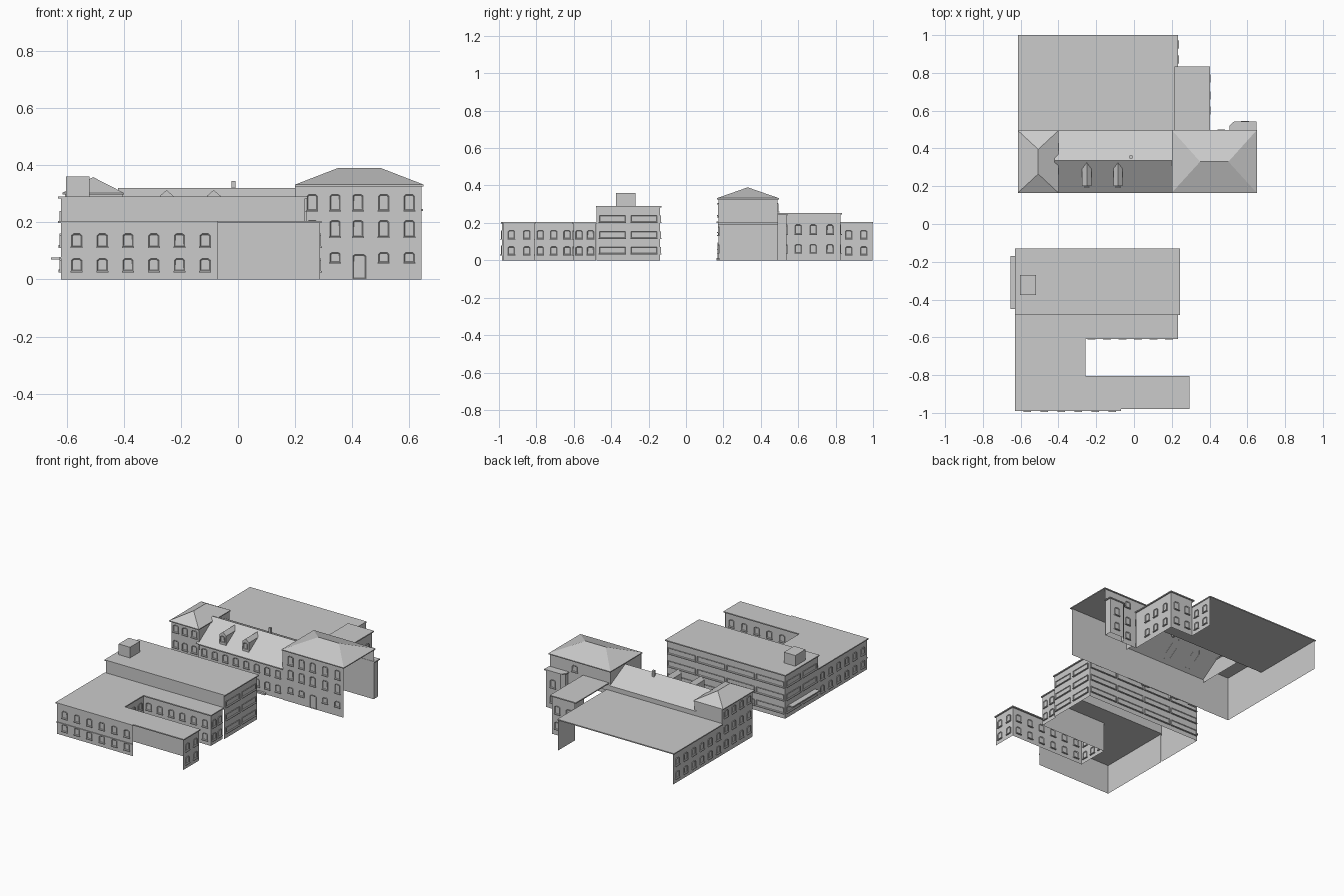
import bpy, bmesh
from mathutils import Vector

if "Cube" in bpy.data.objects:
    bpy.data.objects.remove(bpy.data.objects["Cube"])


def finish(name, bm):
    me = bpy.data.meshes.new(name)
    bm.to_mesh(me)
    bm.free()
    ob = bpy.data.objects.new(name, me)
    bpy.context.collection.objects.link(ob)
    return ob


def faces(name, verts, polys):
    bm = bmesh.new()
    vs = [bm.verts.new(v) for v in verts]
    for p in polys:
        bm.faces.new([vs[i] for i in p])
    return finish(name, bm)


def add_box(bm, x0, x1, y0, y1, z0, z1):
    vs = bmesh.ops.create_cube(bm, size=1)["verts"]
    for v in vs:
        v.co = ((x0 + x1) / 2 + v.co.x * (x1 - x0), (y0 + y1) / 2 + v.co.y * (y1 - y0),
                (z0 + z1) / 2 + v.co.z * (z1 - z0))


def box(name, *b):
    bm = bmesh.new()
    add_box(bm, *b)
    return finish(name, bm)


def slab(name, pts, z, t=0.007):
    """Flat roof with a thin fascia; pts counter-clockwise."""
    bm = bmesh.new()
    f = bm.faces.new([bm.verts.new((x, y, z - t)) for x, y in pts])
    top = bmesh.ops.extrude_face_region(bm, geom=[f], use_keep_orig=True)["geom"]
    for v in top:
        if isinstance(v, bmesh.types.BMVert):
            v.co.z = z
    bmesh.ops.recalc_face_normals(bm, faces=bm.faces)
    return finish(name, bm)


def rect(x0, x1, y0, y1):
    return [(x0, y0), (x1, y0), (x1, y1), (x0, y1)]


def wall(name, p, q, z0, z1, cols=0, rows=(), w=0.036, ends=None, arch=True, sill=True):
    """Thin wall from p to q (outside on the right) with framed windows.
    cols is a count (spread evenly) or a list of distances from p."""
    p, q = Vector((*p, 0)), Vector((*q, 0))
    d = (q - p).normalized()
    n = Vector((d.y, -d.x, 0))
    length = (q - p).length
    up = Vector((0, 0, 1))
    faces(name, [p + up * z0, q + up * z0, q + up * z1, p + up * z1], [(0, 1, 2, 3)])
    if not cols:
        return
    if isinstance(cols, int):
        cols = [length * (i + 0.5) / cols for i in range(cols)]
    bm = bmesh.new()
    for a in cols:
        for za, zb in rows:
            c, h = p + d * a, w / 2
            zs = zb - 0.006 if arch else zb
            prof = [(-h, za), (h, za), (h, zs)]
            prof += [(h * .6, zb), (-h * .6, zb)] if arch else []
            prof += [(-h, zs)]
            back = [bm.verts.new(c + d * s + up * z) for s, z in prof]
            front = [bm.verts.new(v.co + n * 0.005) for v in back]
            k = len(back)
            for i in range(k):
                bm.faces.new((back[i], back[(i + 1) % k], front[(i + 1) % k], front[i]))
            f = bm.faces.new(front)
            f.normal_update()
            bmesh.ops.inset_individual(bm, faces=[f], thickness=0.004, depth=-0.004)
            if sill:
                e = c + n * 0.009
                g = d * (h + 0.003)
                a0, b0 = c - g, e + g
                xs, ys = sorted((a0.x, b0.x)), sorted((a0.y, b0.y))
                add_box(bm, xs[0], xs[1], ys[0], ys[1], za - 0.005, za)
    finish(name + "_windows", bm)


def hip(name, x0, x1, y0, y1, ze, r0, r1, zr, along_x):
    vs = [(x0, y0, ze), (x1, y0, ze), (x1, y1, ze), (x0, y1, ze), (*r0, zr), (*r1, zr)]
    if along_x:
        ps = [(0, 1, 5, 4), (1, 2, 5), (2, 3, 4, 5), (3, 0, 4)]
    else:
        ps = [(0, 1, 4), (1, 2, 5, 4), (2, 3, 5), (3, 0, 4, 5)]
    faces(name, vs, ps)
    slab(name + "_eaves", rect(x0, x1, y0, y1), ze, 0.006)


TWO = [(0.03, 0.073), (0.115, 0.16)]

# ---- South building: low U-shaped part round a courtyard
wall("south_front_wall", (-.62, -.985), (-.07, -.985), 0, .2,
     [.055 + .09 * i for i in range(6)], TWO)
wall("south_wing_end", (.285, -.975), (.285, -.81), 0, .2, 2, TWO)
wall("courtyard_south_wall", (.285, -.815), (-.265, -.815), 0, .2, 6, TWO)
wall("courtyard_west_wall", (-.265, -.815), (-.265, -.6), 0, .2, 3, TWO)
wall("courtyard_north_wall", (-.265, -.602), (.225, -.602), 0, .2, 6, TWO)
wall("north_wing_end", (.225, -.602), (.225, -.48), 0, .2, 2, TWO)
wall("south_low_west_wall", (-.62, -.48), (-.62, -.985), 0, .2, 6, TWO)
slab("south_low_roof", [(-.63, -.99), (-.07, -.99), (-.07, -.98), (.293, -.98), (.293, -.805),
                        (-.257, -.805), (-.257, -.61), (.232, -.61), (.232, -.475), (-.63, -.475)], .205)
box("south_string_course", -.625, -.07, -.99, -.985, .074, .079)

# ---- South building: taller block with ribbon windows
RIBBON = [(.035, .07), (.12, .155), (.205, .24)]
wall("tall_south_wall", (-.62, -.478), (.235, -.478), .2, .285)
wall("tall_east_wall", (.235, -.478), (.235, -.14), 0, .285, 2, RIBBON, .14, arch=False)
wall("tall_north_wall", (.235, -.14), (-.62, -.14), 0, .285, 4, RIBBON, .2, arch=False)
wall("tall_west_wall", (-.62, -.14), (-.62, -.478), 0, .285, 2, RIBBON, .14, arch=False)
slab("tall_roof", rect(-.63, .243, -.482, -.13), .29)
box("roof_plant_room", -.603, -.52, -.375, -.27, .29, .36)
box("entrance_canopy", -.655, -.62, -.45, -.17, .07, .077)

# ---- North building: west pavilion
THREE = [(.04, .085), (.135, .18), (.235, .28)]
wall("west_pavilion_south", (-.605, .175), (-.405, .175), 0, .3, 3, THREE)
wall("west_pavilion_west", (-.605, .49), (-.605, .175), 0, .3, 4, THREE)
wall("west_pavilion_east", (-.405, .175), (-.405, .49), .19, .3)
wall("west_pavilion_north", (-.405, .49), (-.605, .49), .2, .3)
hip("west_pavilion_roof", -.615, -.4, .165, .495, .303, (-.507, .265), (-.507, .395), .358, False)

# ---- North building: middle range with gabled roof, dormers and chimney
wall("range_south_wall", (-.405, .178), (.205, .178), 0, .21, 8, [(.04, .085), (.135, .18)])
wall("range_north_wall", (.205, .49), (-.405, .49), .2, .24)
faces("range_roof", [(-.42, .165, .207), (.205, .165, .207), (.205, .335, .32), (-.42, .335, .32),
                     (.205, .495, .238), (-.42, .495, .238)],
      [(0, 1, 2, 3), (3, 2, 4, 5)])
box("range_gutter", -.405, .205, .164, .178, .2, .207)
for i, x in enumerate((-.25, -.085)):
    a, b = x - .024, x + .024
    faces("dormer_%d" % i,
          [(a, .2, .23), (b, .2, .23), (b, .2, .292), (x, .2, .313), (a, .2, .292),
           (b, .295, .292), (x, .325, .313), (a, .295, .292)],
          [(0, 1, 2, 3, 4), (1, 5, 2), (2, 5, 6, 3), (4, 3, 6, 7), (0, 4, 7)])
    wall("dormer_pane_%d" % i, (a + .004, .199), (b - .004, .199), .245, .288, 1,
         [(.248, .286)], .03, sill=False)
box("chimney", -.023, -.008, .348, .363, .29, .345)
for i, x in enumerate((-.32, -.18, .05)):
    box("door_step_%d" % i, x - .03, x + .03, .163, .178, 0, .012)

# ---- North building: large east pavilion (open on the east side)
COLS = [.06, .14, .22, .31, .4]
wall("east_pavilion_south", (.2, .175), (.642, .175), 0, .33, COLS, [(.15, .207), (.242, .298)])
wall("basement_lights", (.2, .1745), (.642, .1745), .0, .02, [.06, .14, .31, .4], [(.06, .095)])
wall("front_door_wall", (.4, .1745), (.45, .1745), 0, .09, 1, [(.002, .088)], .046, sill=False)
wall("east_pavilion_west", (.205, .49), (.205, .175), .2, .33)
wall("east_pavilion_north", (.642, .49), (.4, .49), 0, .33, [.18], [(.04, .085), (.14, .19), (.26, .3)])
wall("east_pavilion_north_upper", (.4, .49), (.205, .49), .2, .33)
hip("east_pavilion_roof", .2, .65, .165, .497, .332, (.35, .33), (.5, .33), .39, True)

# Stair bay behind the east pavilion
BAY = [(.64, .49), (.64, .537), (.535, .537), (.512, .515), (.512, .49)]
for i in range(4):
    wall("stair_bay_wall_%d" % i, BAY[i], BAY[i + 1], 0, .24,
         1 if i == 1 else 0, [(.04, .085), (.14, .19)])
slab("stair_bay_roof", [(.505, .488), (.648, .488), (.648, .543), (.53, .543), (.505, .52)], .247)

# ---- North building: east wing
WING = [(.04, .085), (.14, .19)]
wall("east_wing_east", (.395, .49), (.395, .825), 0, .25, [.11, .19, .28], WING)
wall("east_wing_north", (.395, .825), (.228, .825), 0, .25, 2, WING)
slab("east_wing_roof", rect(.215, .403, .49, .833), .253)

# ---- North building: low rear block (open on the north side)
wall("rear_block_east", (.228, .825), (.228, .997), 0, .2, [.045, .125], TWO)
wall("rear_block_west", (-.605, .997), (-.605, .49), 0, .2, 6, TWO)
slab("rear_block_roof", rect(-.613, .232, .49, 1.0), .205)
